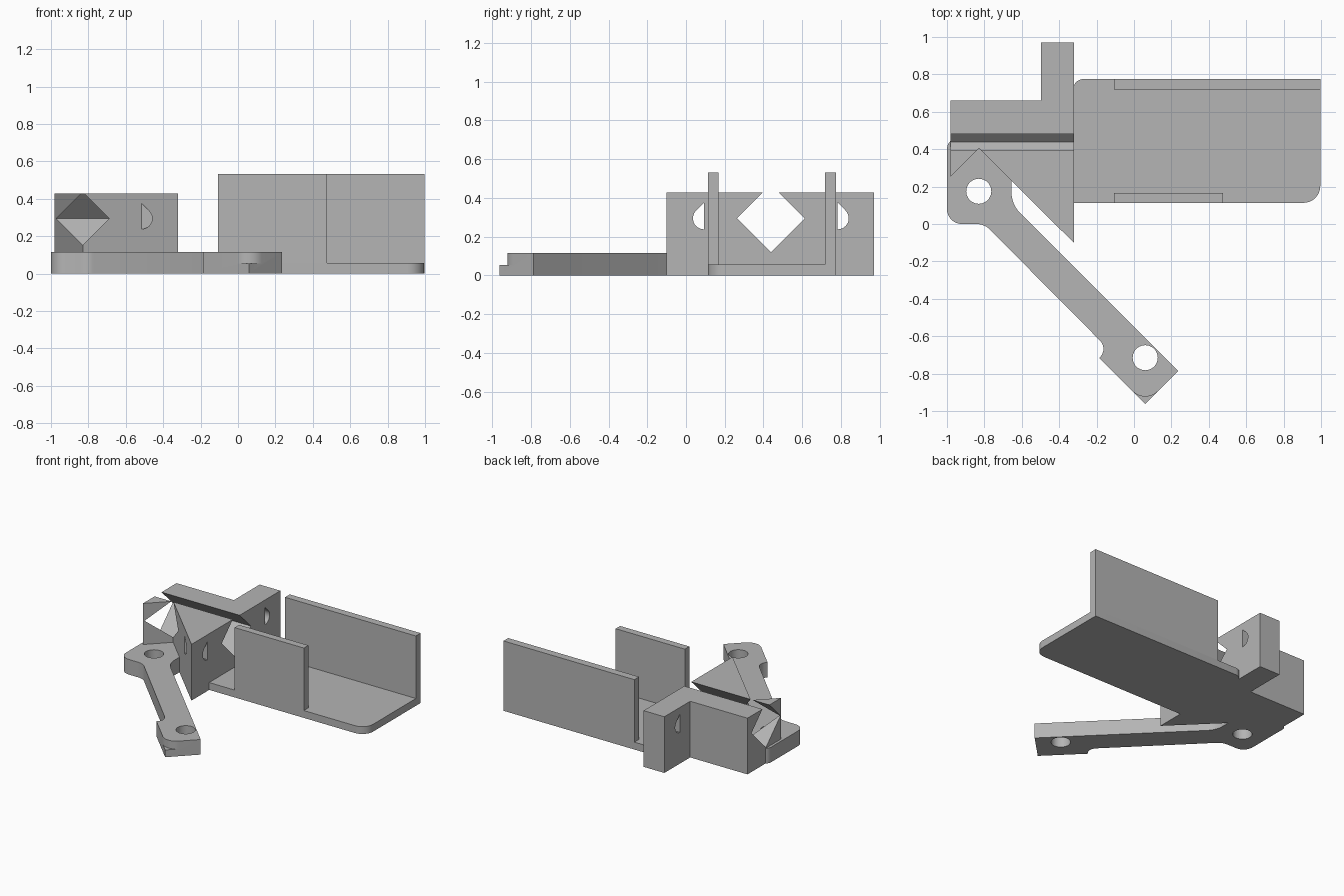
import bpy, bmesh, math
from mathutils import Vector

if "Cube" in bpy.data.objects:
    bpy.data.objects.remove(bpy.data.objects["Cube"], do_unlink=True)

grey = bpy.data.materials.new("plain_grey")
grey.use_nodes = True
colour = (0.46, 0.46, 0.46, 1)
grey.diffuse_color = colour
grey.node_tree.nodes["Principled BSDF"].inputs["Base Color"].default_value = colour


def fillet(prev, corner, nxt, r, steps=8):
    """Points of a tangent arc that rounds one corner."""
    p, c, n = Vector(prev[:2]), Vector(corner[:2]), Vector(nxt[:2])
    u, v = (p - c).normalized(), (n - c).normalized()
    half = u.angle(v) / 2
    centre = c + (u + v).normalized() * (r / math.sin(half))
    a = c + u * (r / math.tan(half)) - centre
    b = c + v * (r / math.tan(half)) - centre
    sweep = math.pi - 2 * half
    return [centre + (a * math.sin(sweep * (1 - i / steps)) + b * math.sin(sweep * i / steps))
            / math.sin(sweep) for i in range(steps + 1)]


def outline(corners):
    """Corners are (x, y) or (x, y, radius)."""
    pts = []
    for i, c in enumerate(corners):
        if len(c) == 3:
            pts += fillet(corners[i - 1], c, corners[(i + 1) % len(corners)], c[2])
        else:
            pts.append(Vector(c))
    return pts


def prism(name, pts, lo, hi, axis="z"):
    """Extrude a plan profile along z, or a (y, z) profile along x."""
    bm = bmesh.new()
    face = bm.faces.new([bm.verts.new((p[0], p[1], lo) if axis == "z" else (lo, p[0], p[1]))
                         for p in pts])
    step = Vector((0, 0, hi - lo)) if axis == "z" else Vector((hi - lo, 0, 0))
    new = bmesh.ops.extrude_face_region(bm, geom=[face])["geom"]
    bmesh.ops.translate(bm, vec=step, verts=[g for g in new if isinstance(g, bmesh.types.BMVert)])
    bmesh.ops.recalc_face_normals(bm, faces=bm.faces)
    mesh = bpy.data.meshes.new(name)
    bm.to_mesh(mesh)
    bm.free()
    mesh.materials.append(grey)
    obj = bpy.data.objects.new(name, mesh)
    bpy.context.collection.objects.link(obj)
    return obj


def select(obj):
    bpy.ops.object.select_all(action="DESELECT")
    obj.select_set(True)
    bpy.context.view_layer.objects.active = obj


def cut(obj, cutter):
    cutter.hide_render = True
    mod = obj.modifiers.new("cut", "BOOLEAN")
    mod.operation, mod.solver, mod.object = "DIFFERENCE", "EXACT", cutter
    select(obj)
    bpy.ops.object.modifier_apply(modifier=mod.name)
    bpy.data.objects.remove(cutter, do_unlink=True)


def rect(x0, x1, y0, y1):
    return [(x0, y0), (x1, y0), (x1, y1), (x0, y1)]


def circle(x, y, r, n=40):
    return [(x + r * math.cos(math.tau * i / n), y + r * math.sin(math.tau * i / n))
            for i in range(n)]


# Block with a V-shaped front and a rear tab
block = prism("v_block", [(-.98, .66), (-.98, .255), (-.83, .405), (-.322, -.1),
                          (-.322, .97), (-.497, .97), (-.497, .66)], 0, .428)

# Diamond tunnel along the block
mid_y, mid_z, d = .438, .295, .175
cut(block, prism("diamond_cutter", [(mid_y - d, mid_z), (mid_y, mid_z - d),
                                    (mid_y + d, mid_z), (mid_y, mid_z + d)], -1.1, -.2, "x"))

# Half-teardrop holes, mirrored about the tunnel
r = .057
for side in (-1, 1):
    flat = mid_y + side * .345
    drop = [(flat + side * r * math.cos(t), mid_z + r * math.sin(t))
            for t in (math.radians(-90 + 135 * i / 12) for i in range(13))]
    drop.append((flat, mid_z + r * math.sqrt(2)))
    cut(block, prism("teardrop_cutter", drop, -.75, -.2, "x"))

# Diagonal arm with a notch near its end
arm = prism("diagonal_arm", outline([
    (-1, 0, .08), (-.8, 0, .1), (-.178, -.627), (-.165, -.65), (-.163, -.675), (-.17, -.697),
    (-.185, -.717), (.06, -.962), (.236, -.786), (-.655, .105, .157), (-.655, .46),
    (-1, .46, .06)]), 0, .115)
for x, y in ((-.83, .175), (.06, -.715)):
    cut(arm, prism("hole_cutter", circle(x, y, .067), -.1, .3))

# Rounded upper half of the arm tip, leaving a pointed lip below
arc = fillet((-.04, -.862), (.06, -.962), (.16, -.862), .095)
cut(arm, prism("tip_cutter", arc + [arc[-1] + Vector((.03, -.03)), Vector((.06, -1.05)),
                                    arc[0] + Vector((-.03, -.03))], .055, .2))

# Tray floor and its two walls
floor = prism("tray_floor", outline([(-.325, .113), (.996, .113, .09), (.996, .775),
                                     (-.325, .775, .055)]), 0, .056)
front_wall = prism("front_wall", rect(-.107, .476, .113, .167), .056, .532)
back_wall = prism("back_wall", rect(-.107, .996, .718, .775), .056, .532)

for part in (block, arm, floor, front_wall, back_wall):
    select(part)
    bpy.ops.object.shade_smooth_by_angle(angle=math.radians(30))
